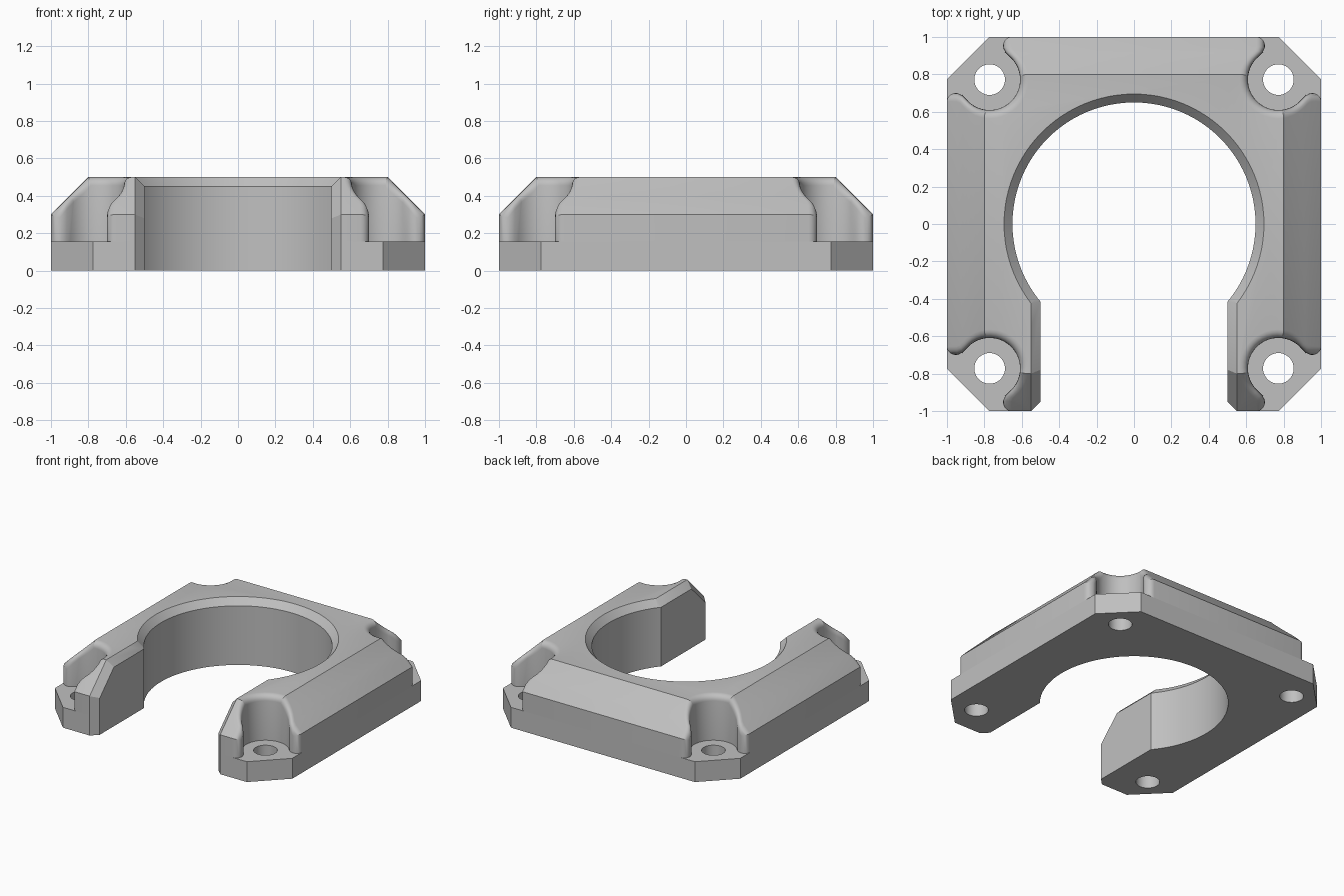
import bpy, bmesh, math
from mathutils import Vector

cube = bpy.data.objects.get("Cube")
if cube:
    bpy.data.objects.remove(cube)

FLOOR, TOP = 0.155, 0.5      # pocket floor and overall height
HOLE, POCKET = 0.772, 0.163  # screw position and pocket radius

gray = bpy.data.materials.new("light gray")
gray.use_nodes = True
gray.diffuse_color = (0.527, 0.527, 0.527, 1)
gray.node_tree.nodes["Principled BSDF"].inputs["Base Color"].default_value = gray.diffuse_color


def make_object(name, bm):
    bmesh.ops.recalc_face_normals(bm, faces=bm.faces)
    mesh = bpy.data.meshes.new(name)
    bm.to_mesh(mesh)
    bm.free()
    mesh.materials.append(gray)
    obj = bpy.data.objects.new(name, mesh)
    bpy.context.collection.objects.link(obj)
    return obj


def loft(sections):
    """Closed solid through a list of equal-length rings."""
    bm = bmesh.new()
    rings = [[bm.verts.new(p) for p in ring] for ring in sections]
    for a, b in zip(rings, rings[1:]):
        for i in range(len(a)):
            j = (i + 1) % len(a)
            bm.faces.new((a[i], a[j], b[j], b[i]))
    bm.faces.new(rings[0])
    bm.faces.new(rings[-1])
    bmesh.ops.recalc_face_normals(bm, faces=bm.faces)
    return bm


def prism(outline, z0, z1):
    return loft([[(x, y, z) for x, y in outline] for z in (z0, z1)])


def circle(r, z, n, cx=0, cy=0):
    return [(cx + r * math.cos(math.tau * i / n), cy + r * math.sin(math.tau * i / n), z)
            for i in range(n)]


def four_corners(points):
    """Repeat a corner outline around the square."""
    result = []
    for _ in range(4):
        result += points
        points = [(-y, x) for x, y in points]
    return result


# Base plate with cut corners
base = make_object("base_plate", prism(four_corners([(1, 0.775), (0.775, 1)]), 0, FLOOR))

# Raised body, with a round screw pocket in every corner
half = [(1, 0.7), (0.945, 0.7), (0.917, 0.688)]
arc = []
for i in range(23):
    a = math.radians(-40 - 190 * i / 22)
    arc.append((HOLE + POCKET * math.cos(a), HOLE + POCKET * math.sin(a)))
corner = half + arc + [(y, x) for x, y in reversed(half)]
bm = prism(four_corners(corner), FLOOR, TOP)

# Sloped outer shoulders
for x, y in ((1, 0), (0, 1), (-1, 0), (0, -1)):
    cut = bmesh.ops.bisect_plane(
        bm, geom=bm.verts[:] + bm.edges[:] + bm.faces[:], dist=1e-5,
        plane_co=(x, y, 0.3), plane_no=Vector((x, y, 1)).normalized(), clear_outer=True)
    rim = [e for e in cut["geom_cut"] if isinstance(e, bmesh.types.BMEdge)]
    bmesh.ops.edgeloop_fill(bm, edges=rim)
bmesh.ops.recalc_face_normals(bm, faces=bm.faces)
bm.normal_update()


# Rounded lips around the pockets
def is_wall(face):
    c = face.calc_center_median()
    return abs(face.normal.z) < 0.1 and max(abs(c.x), abs(c.y)) < 0.999


lips = []
for e in bm.edges:
    if len(e.link_faces) == 2:
        walls = [is_wall(f) for f in e.link_faces]
        if walls[0] != walls[1] and all(f.normal.z > -0.5 for f in e.link_faces):
            lips.append(e)
bmesh.ops.bevel(bm, geom=lips, offset=0.045, offset_type='OFFSET', segments=5,
                profile=0.5, affect='EDGES', clamp_overlap=False)
body = make_object("raised_body", bm)

# Cutters: chamfered bore, front slot, slot edge chamfer, screw holes
bore = make_object("bore_cutter", loft(
    [circle(r, z, 96) for r, z in ((0.65, -0.1), (0.65, 0.45), (0.74, 0.55))]))
slot = make_object("slot_cutter", prism(
    [(-0.5, -1.2), (0.5, -1.2), (0.5, -0.2), (-0.5, -0.2)], -0.1, 0.6))


def slot_path(d):
    """Front outline of the body at depth d, as (y, z)."""
    k = (math.sqrt(2) - 1) * d
    return [(-0.2, TOP - d), (-0.8 + k, TOP - d), (-1 + d, 0.3 - k), (-1 + d, -0.1)]


chamfer = make_object("chamfer_cutter", loft(
    [[(-0.5, *q), (0.5, *q), (0.6, *p), (-0.6, *p)]
     for q, p in zip(slot_path(0.05), slot_path(-0.05))]))
holes = [make_object("screw_hole_cutter", loft(
    [circle(0.082, z, 40, sx * HOLE, sy * HOLE) for z in (-0.1, 0.3)]))
    for sx in (-1, 1) for sy in (-1, 1)]


def carve(obj, cutters):
    for c in cutters:
        mod = obj.modifiers.new(c.name, 'BOOLEAN')
        mod.operation, mod.solver, mod.object = 'DIFFERENCE', 'EXACT', c
    graph = bpy.context.evaluated_depsgraph_get()
    mesh = bpy.data.meshes.new_from_object(obj.evaluated_get(graph))
    obj.modifiers.clear()
    obj.data = mesh
    mesh.materials.clear()
    mesh.materials.append(gray)
    for face in mesh.polygons:
        face.material_index = 0


carve(base, [bore, slot, chamfer] + holes)
carve(body, [bore, slot, chamfer])
for c in [bore, slot, chamfer] + holes:
    bpy.data.objects.remove(c)

# Smooth the curved walls and keep the sharp edges
for obj in (base, body):
    bpy.ops.object.select_all(action='DESELECT')
    obj.select_set(True)
    bpy.context.view_layer.objects.active = obj
    bpy.ops.object.shade_smooth_by_angle(angle=math.radians(30))
